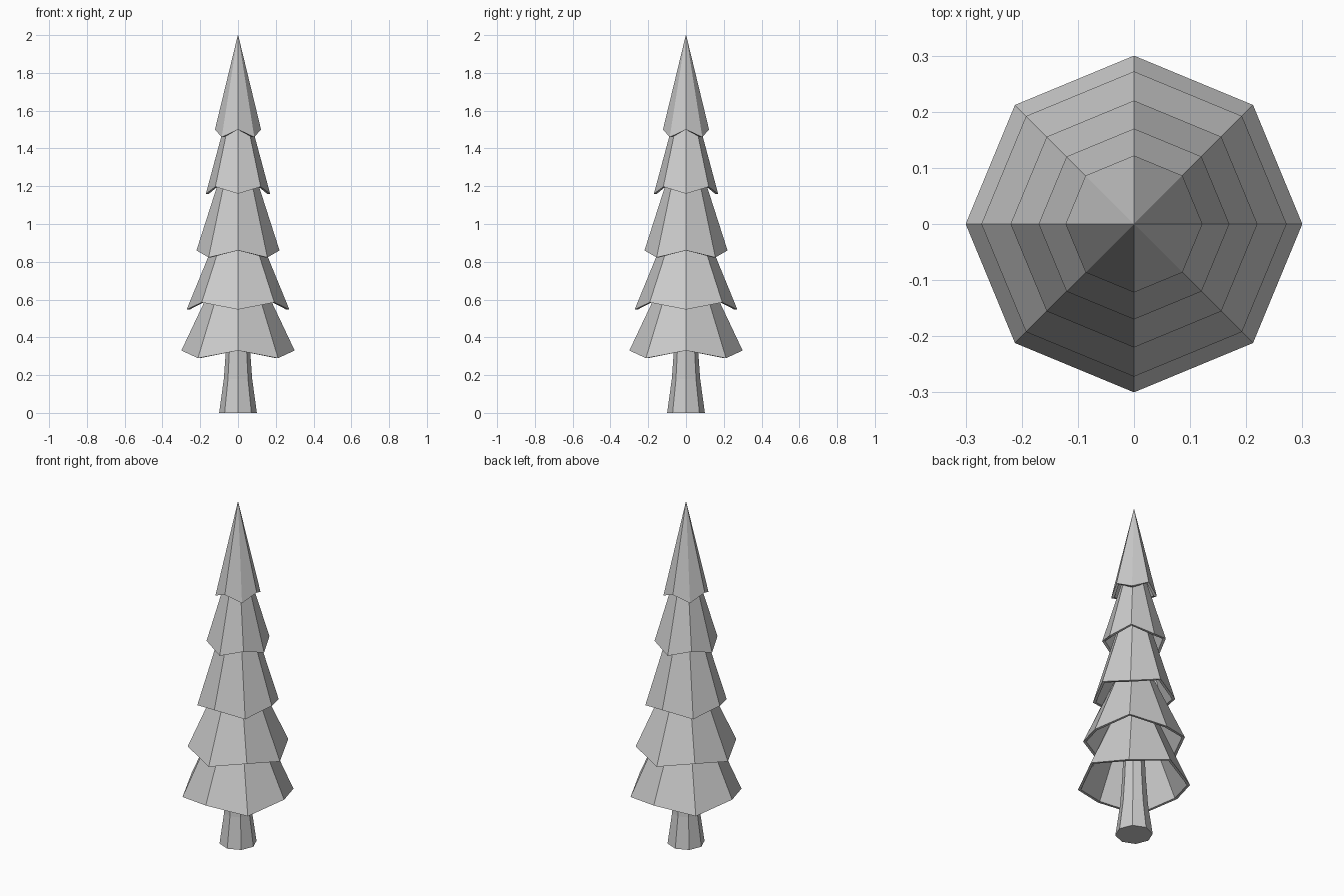
import bpy, bmesh
from math import sin, cos, pi

if "Cube" in bpy.data.objects:
    bpy.data.objects.remove(bpy.data.objects["Cube"])

SIDES = 8


def ring(bm, radius, z_axis, z_diag):
    """Octagon whose corners alternate between two heights."""
    return [bm.verts.new((radius * cos(i * pi / 4), radius * sin(i * pi / 4),
                          z_diag if i % 2 else z_axis)) for i in range(SIDES)]


def loft(name, rings):
    """Skin a list of (radius, z_axis, z_diag) rings; radius 0 makes a tip."""
    bm = bmesh.new()
    loops = [ring(bm, *r) for r in rings]
    for a, b in zip(loops, loops[1:]):
        for i in range(SIDES):
            j = (i + 1) % SIDES
            bm.faces.new((a[i], a[j], b[j], b[i]))
    bm.faces.new(loops[0])
    bm.faces.new(loops[-1])
    bmesh.ops.remove_doubles(bm, verts=bm.verts, dist=1e-4)
    bmesh.ops.recalc_face_normals(bm, faces=bm.faces)
    mesh = bpy.data.meshes.new(name)
    bm.to_mesh(mesh)
    bm.free()
    obj = bpy.data.objects.new(name, mesh)
    bpy.context.collection.objects.link(obj)
    return obj


# Tapered trunk running up into the lowest skirt
loft("trunk", [(0.10, 0, 0), (0.075, 0.18, 0.18), (0.063, 0.35, 0.35), (0.05, 0.64, 0.64)])

# Hollow branch skirts: rim radius, rim z on axes, rim z on diagonals, top radius, top z
tiers = [
    (0.30, 0.33, 0.29, 0.125, 0.70),
    (0.272, 0.547, 0.585, 0.115, 0.93),
    (0.22, 0.86, 0.823, 0.085, 1.28),
    (0.17, 1.16, 1.197, 0.06, 1.57),
    (0.122, 1.50, 1.46, 0.0, 2.00),
]
LIP = 0.016
for n, (r, za, zd, rt, zt) in enumerate(tiers, 1):
    inner_r = max(rt - LIP, 0.004)
    inner_z = zt - (0.02 if rt else 0.08)
    if rt:
        loft(f"branch_tier_{n}", [(inner_r, inner_z, inner_z), (r - LIP, za, zd),
                                  (r, za, zd), (rt, zt, zt)])
    else:
        # Pointed treetop
        loft(f"branch_tier_{n}", [(inner_r, inner_z, inner_z), (r - LIP, za, zd),
                                  (r, za, zd), (0.001, zt, zt)])
